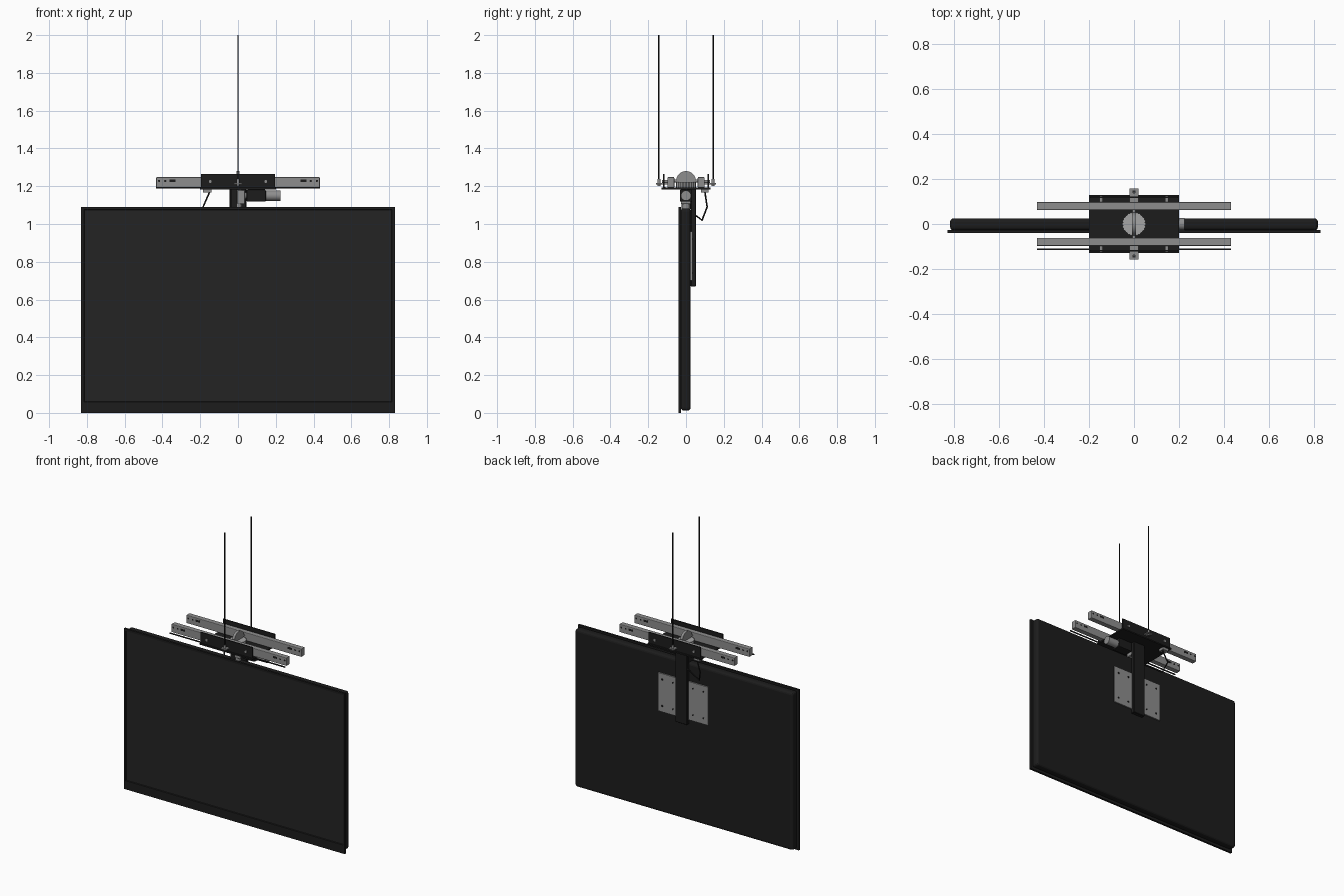
import bpy, bmesh, math
from mathutils import Vector

cube = bpy.data.objects.get("Cube")
if cube:
    bpy.data.objects.remove(cube, do_unlink=True)


def material(name, v):
    m = bpy.data.materials.new(name)
    m.use_nodes = True
    m.diffuse_color = (v, v, v, 1)
    m.node_tree.nodes["Principled BSDF"].inputs["Base Color"].default_value = (v, v, v, 1)
    return m


BLACK = material("matte black", 0.012)
SCREEN = material("screen charcoal", 0.017)
STEEL = material("grey steel", 0.27)
BRIGHT = material("bright steel", 0.38)


def finish(name, bm, *mats):
    bmesh.ops.recalc_face_normals(bm, faces=bm.faces)
    me = bpy.data.meshes.new(name)
    bm.to_mesh(me)
    bm.free()
    ob = bpy.data.objects.new(name, me)
    bpy.context.collection.objects.link(ob)
    for m in mats:
        me.materials.append(m)
    return ob


def box(name, x, y, z, mat, bevel=0, segments=2):
    """Box from three (low, high) ranges."""
    bm = bmesh.new()
    bmesh.ops.create_cube(bm, size=1)
    for v in bm.verts:
        v.co = [r[0] if c < 0 else r[1] for c, r in zip(v.co, (x, y, z))]
    ob = finish(name, bm, mat)
    if bevel:
        mod = ob.modifiers.new("bevel", "BEVEL")
        mod.width, mod.segments = bevel, segments
    return ob


def rod(name, a, b, r, mat, sides=24):
    """Cylinder between two points."""
    a, b = Vector(a), Vector(b)
    bm = bmesh.new()
    bmesh.ops.create_cone(bm, cap_ends=True, segments=sides, radius1=r, radius2=r,
                          depth=(b - a).length)
    rot = (b - a).to_track_quat("Z", "Y").to_matrix()
    for v in bm.verts:
        v.co = rot @ v.co + (a + b) / 2
    for f in bm.faces:
        f.smooth = len(f.verts) == 4
    return finish(name, bm, mat)


# Display: bezel with a recessed panel, and the rounded rear housing
bm = bmesh.new()
bmesh.ops.create_cube(bm, size=1)
for v in bm.verts:
    v.co = (v.co.x * 1.66, -0.033 + v.co.y * 0.014, 0.545 + v.co.z * 1.09)
bm.normal_update()
panel = min(bm.faces, key=lambda f: f.normal.y)
bmesh.ops.inset_region(bm, faces=[panel], thickness=0.02)
for v in panel.verts:
    if v.co.z < 0.5:
        v.co.z = 0.058
bmesh.ops.inset_region(bm, faces=[panel], thickness=0.004, depth=-0.005)
panel.material_index = 1
finish("display_bezel", bm, BLACK, SCREEN)
box("display_housing", (-0.82, 0.82), (-0.028, 0.025), (0.012, 1.083), BLACK, 0.016, 3)

# Rear mounting arm and the two adapter plates with bolts
box("rear_arm", (-0.044, 0.044), (0.025, 0.052), (0.67, 1.19), BLACK, 0.003, 1)
for s, side in ((1, "left"), (-1, "right")):
    box(f"adapter_plate_{side}", sorted((s * 0.042, s * 0.188)), (0.025, 0.034),
        (0.70, 0.96), STEEL)
    for x in (0.075, 0.155):
        for z in (0.74, 0.92):
            rod(f"adapter_bolt_{side}", (s * x, 0.033, z), (s * x, 0.037, z), 0.006, BLACK, 12)

# Ceiling tray with turned-up flanges
box("tray_base", (-0.2, 0.2), (-0.13, 0.13), (1.183, 1.192), BLACK)
for s, side in ((-1, "front"), (1, "back")):
    def span(a, b):
        return sorted((s * a, s * b))

    box(f"tray_flange_{side}", (-0.195, 0.195), span(0.115, 0.122), (1.185, 1.265), BLACK)

    # Long rail with slots and holes on its outer and inner faces
    box(f"rail_{side}", (-0.433, 0.433), span(0.062, 0.098), (1.193, 1.248), STEEL, 0.004)
    for m in (-1, 1):
        for y in (0.0975, 0.0617):
            box(f"rail_slot_{side}", sorted((m * 0.33, m * 0.362)), span(y, y + 0.0008),
                (1.222, 1.236), BLACK)
            for x in (0.385, 0.418):
                rod(f"rail_hole_{side}", (m * x, s * y, 1.228), (m * x, s * (y + 0.0008), 1.228),
                    0.006, BLACK, 12)
        # Bolts joining flange and rail
        rod(f"flange_bolt_{side}", (m * 0.147, s * 0.097, 1.225), (m * 0.147, s * 0.128, 1.225),
            0.009, STEEL, 6)

    # Suspension cable with its lug and bracket tab
    rod(f"cable_{side}", (0, s * 0.143, 1.2), (0, s * 0.143, 2.0), 0.004, BLACK, 10)
    box(f"cable_tab_{side}", (-0.02, 0.02), span(0.098, 0.158), (1.21, 1.217), STEEL)
    rod(f"cable_lug_{side}", (0, s * 0.143, 1.202), (0, s * 0.143, 1.238), 0.008, STEEL, 12)

# Thin stiffening strip along the front rail
box("front_strip", (-0.433, 0.433), (-0.115, -0.109), (1.188, 1.195), BLACK)

# Swivel hub: toothed horizontal disc with an upright disc across it
bm = bmesh.new()
bmesh.ops.create_cone(bm, cap_ends=True, segments=48, radius1=0.053, radius2=0.053, depth=0.03)
for v in bm.verts:
    tooth = round(math.atan2(v.co.y, v.co.x) / (math.tau / 48)) % 2
    k = 0.94 if tooth else 1
    v.co = (v.co.x * k, v.co.y * k, v.co.z + 1.207)
finish("swivel_gear", bm, BRIGHT)
rod("upright_disc", (-0.009, 0, 1.228), (0.009, 0, 1.228), 0.052, STEEL, 40)
rod("hub_axle", (0, -0.062, 1.228), (0, 0.062, 1.228), 0.008, STEEL, 16)

# Post, gearbox and motor under the tray
rod("swivel_post", (0, 0, 1.07), (0, 0, 1.184), 0.022, STEEL)
box("post_bracket", (-0.037, -0.005), (-0.025, 0.03), (1.08, 1.184), BLACK)
box("post_clamp", (-0.005, 0.037), (-0.027, 0.027), (1.105, 1.18), STEEL, 0.005)
box("gearbox", (0.045, 0.148), (-0.033, 0.033), (1.118, 1.182), BLACK, 0.006)
rod("gearbox_shaft", (0.03, 0, 1.15), (0.05, 0, 1.15), 0.018, STEEL)
rod("motor", (0.148, 0, 1.15), (0.225, 0, 1.15), 0.027, STEEL, 32)

# Connector and drooping lead behind the display
box("lead_connector", (-0.185, -0.14), (0.08, 0.12), (1.166, 1.183), STEEL)
curve = bpy.data.curves.new("lead", "CURVE")
curve.dimensions = "3D"
curve.bevel_depth = 0.0045
curve.bevel_resolution = 2
path = [(-0.15, 0.1, 1.17), (-0.185, 0.112, 1.09), (-0.16, 0.085, 1.02), (-0.04, 0.045, 1.05)]
spline = curve.splines.new("POLY")
spline.points.add(len(path) - 1)
for p, co in zip(spline.points, path):
    p.co = (*co, 1)
curve.materials.append(BLACK)
bpy.context.collection.objects.link(bpy.data.objects.new("lead", curve))
